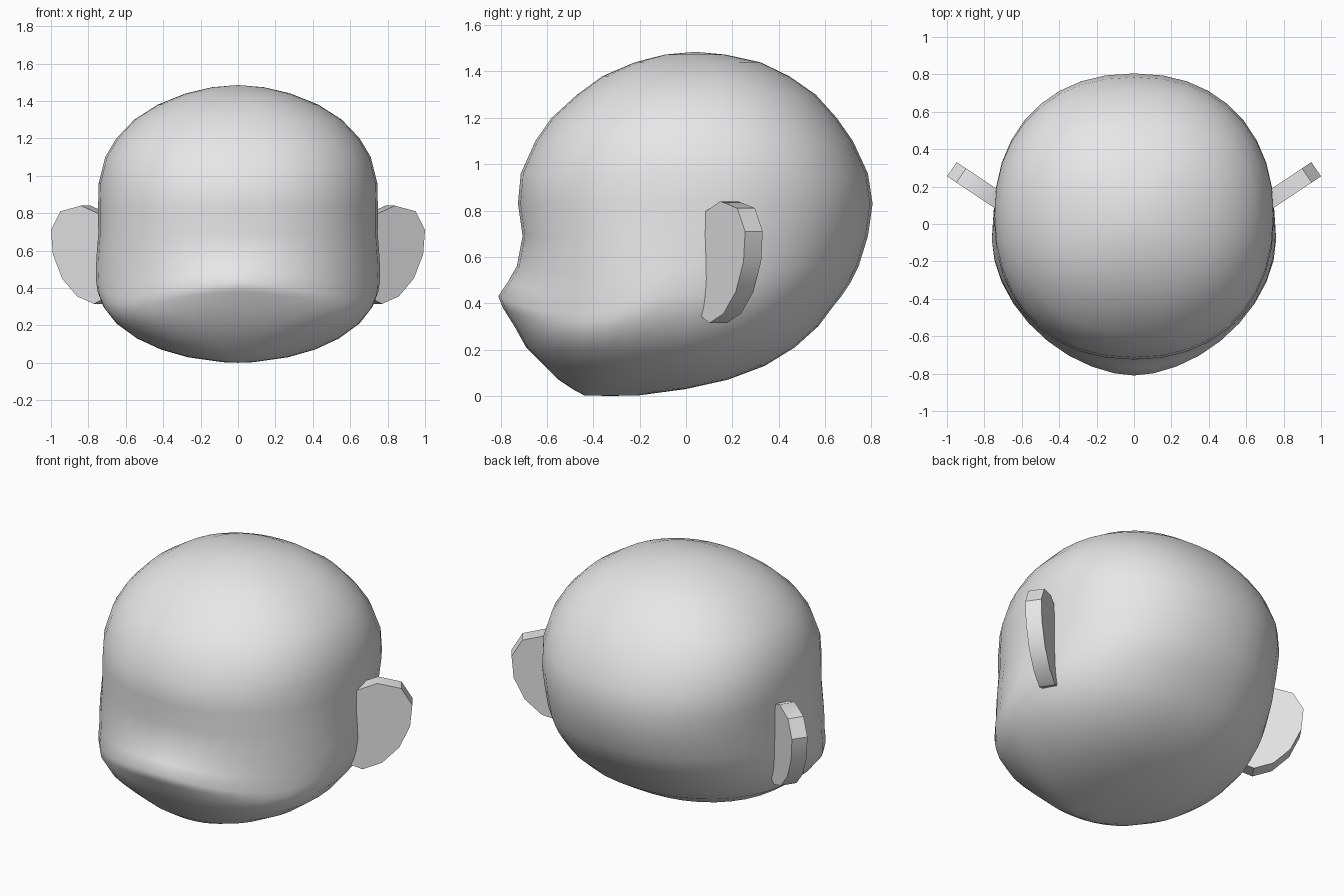
import bpy, bmesh
from math import sin, cos, pi, exp, radians

if "Cube" in bpy.data.objects:
    bpy.data.objects.remove(bpy.data.objects["Cube"], do_unlink=True)

grey = bpy.data.materials.new("plain grey")
grey.use_nodes = True
colour = (0.8, 0.8, 0.8, 1)
grey.diffuse_color = colour
grey.node_tree.nodes["Principled BSDF"].inputs["Base Color"].default_value = colour


def finish(bm, name):
    """Turn a bmesh into a named object with smooth shading and sharp edges."""
    bmesh.ops.recalc_face_normals(bm, faces=bm.faces)
    mesh = bpy.data.meshes.new(name)
    bm.to_mesh(mesh)
    bm.free()
    obj = bpy.data.objects.new(name, mesh)
    bpy.context.collection.objects.link(obj)
    mesh.materials.append(grey)
    bpy.ops.object.select_all(action="DESELECT")
    obj.select_set(True)
    bpy.context.view_layer.objects.active = obj
    return obj


def power(value, exponent):
    return abs(value) ** exponent * (1 if value >= 0 else -1)


# Head sections: height, front y, back y, half width, y of the widest point
SECTIONS = [
    (0.003, -0.44, -0.2, 0.08, -0.32),
    (0.03, -0.49, 0, 0.27, -0.25),
    (0.07, -0.55, 0.18, 0.41, -0.2),
    (0.13, -0.61, 0.34, 0.54, -0.17),
    (0.21, -0.69, 0.47, 0.65, -0.15),
    (0.3, -0.74, 0.57, 0.72, -0.13),
    (0.38, -0.79, 0.63, 0.75, -0.11),
    (0.43, -0.81, 0.67, 0.758, -0.1),
    (0.49, -0.77, 0.71, 0.76, -0.08),
    (0.56, -0.73, 0.745, 0.757, -0.05),
    (0.69, -0.705, 0.785, 0.747, 0),
    (0.83, -0.725, 0.805, 0.748, 0.04),
    (0.96, -0.713, 0.785, 0.745, 0.05),
    (1.1, -0.65, 0.72, 0.71, 0.05),
    (1.2, -0.58, 0.65, 0.65, 0.05),
    (1.3, -0.47, 0.56, 0.555, 0.05),
    (1.38, -0.36, 0.445, 0.43, 0.05),
    (1.44, -0.22, 0.32, 0.28, 0.05),
    (1.473, -0.09, 0.17, 0.14, 0.04),
]
SIDES = 36


def head_ring(bm, z, front, back, width, middle):
    muzzle = exp(-((z - 0.43) / 0.13) ** 2)
    ring = []
    for i in range(SIDES):
        angle = 2 * pi * i / SIDES
        c, s = cos(angle), sin(angle)
        # The muzzle comes to a point; the rest is a slightly boxy oval
        e = 2 / (2.2 - 0.42 * muzzle) if s < 0 else 2 / 2.2
        reach = back - middle if s > 0 else middle - front
        # The lip droops towards the cheeks
        droop = 0.2 * c * c * max(0, -s) * muzzle
        ring.append(bm.verts.new((width * power(c, e),
                                  middle + reach * power(s, e), z - droop)))
    return ring


# Head
bm = bmesh.new()
rings = [head_ring(bm, *section) for section in SECTIONS]
for low, high in zip(rings, rings[1:]):
    for i in range(SIDES):
        j = (i + 1) % SIDES
        bm.faces.new((low[i], low[j], high[j], high[i]))
for ring, tip in ((rings[0], (0, -0.33, 0)), (rings[-1], (0, 0.04, 1.485))):
    pole = bm.verts.new(tip)
    for i in range(SIDES):
        bm.faces.new((ring[i], ring[(i + 1) % SIDES], pole))
finish(bm, "head")
bpy.ops.object.shade_smooth()

# Ears: angled plates, outline as x and z on the front face
EAR = [(0.6, 0.74), (0.73, 0.79), (0.84, 0.84), (0.95, 0.81), (1, 0.71),
       (0.99, 0.58), (0.94, 0.45), (0.86, 0.355), (0.77, 0.315),
       (0.69, 0.355), (0.6, 0.42)]
for name, side in (("left_ear", 1), ("right_ear", -1)):
    bm = bmesh.new()
    outer = [bm.verts.new((side * x, 0.255 - (1 - x) * 0.667, z)) for x, z in EAR]
    inner = [bm.verts.new((v.co.x - side * 0.052, v.co.y + 0.076, v.co.z))
             for v in outer]
    bm.faces.new(outer)
    bm.faces.new(inner)
    for i in range(len(EAR)):
        j = (i + 1) % len(EAR)
        bm.faces.new((outer[i], outer[j], inner[j], inner[i]))
    finish(bm, name)
    bpy.ops.object.shade_smooth_by_angle(angle=radians(35))
